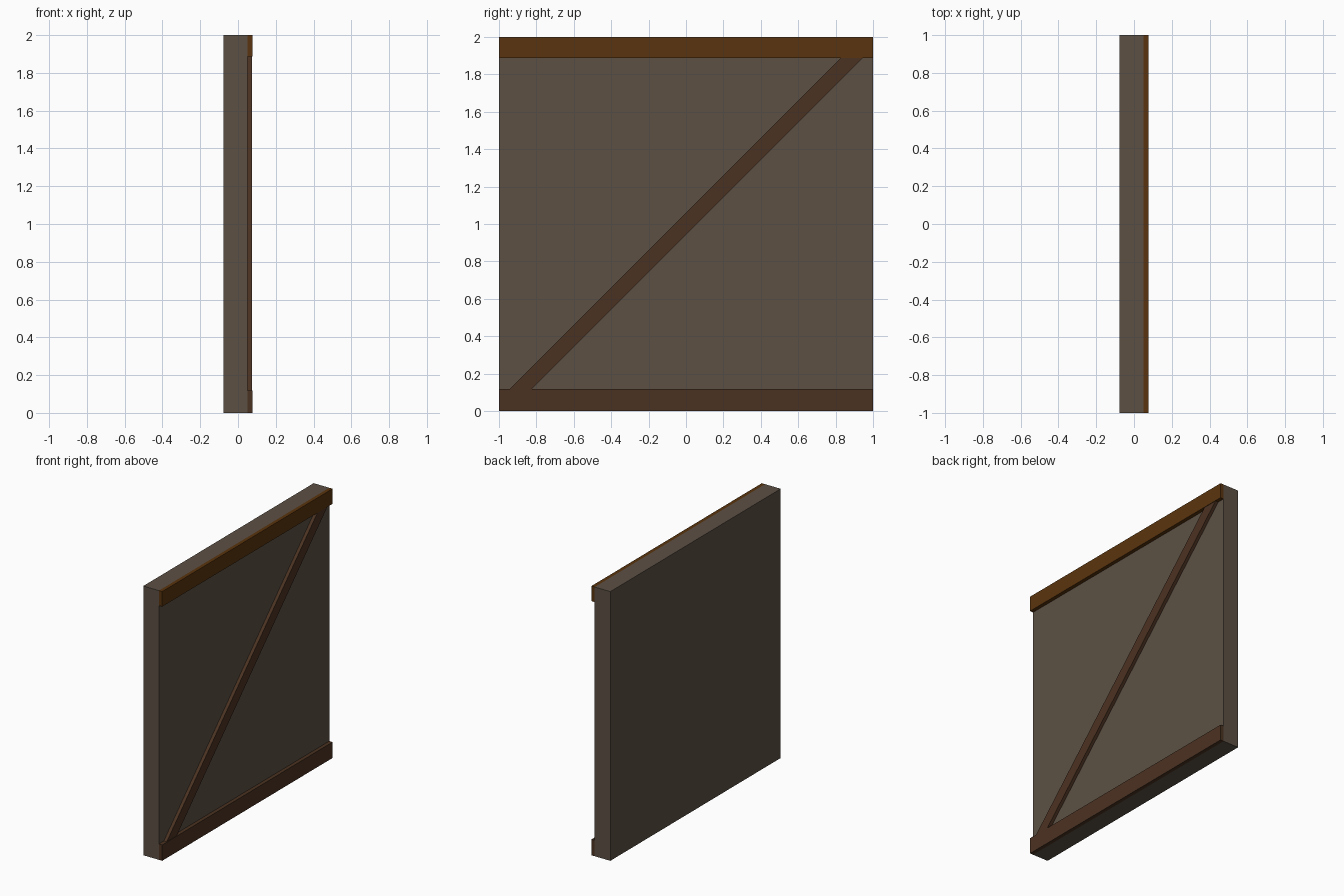
import bpy

if "Cube" in bpy.data.objects:
    bpy.data.objects.remove(bpy.data.objects["Cube"])


def lin(c):
    c /= 255
    return c / 12.92 if c <= 0.04045 else ((c + 0.055) / 1.055) ** 2.4


def material(name, r, g, b):
    m = bpy.data.materials.new(name)
    m.diffuse_color = (lin(r), lin(g), lin(b), 1)
    m.use_nodes = True
    m.node_tree.nodes["Principled BSDF"].inputs["Base Color"].default_value = m.diffuse_color
    return m


def slab(name, outline, x0, x1, mat):
    """Extrude a (y, z) outline, counter-clockwise seen from +x, between x0 and x1."""
    n = len(outline)
    verts = [(x, y, z) for x in (x0, x1) for y, z in outline]
    faces = [tuple(reversed(range(n))), tuple(range(n, 2 * n))]
    faces += [(i, (i + 1) % n, n + (i + 1) % n, n + i) for i in range(n)]
    mesh = bpy.data.meshes.new(name)
    mesh.from_pydata(verts, [], faces)
    mesh.materials.append(mat)
    ob = bpy.data.objects.new(name, mesh)
    bpy.context.collection.objects.link(ob)
    return ob


def rect(z0, z1):
    return [(-1, z0), (1, z0), (1, z1), (-1, z1)]


plaster = material("grey brown plaster", 92, 80, 68)
dark_wood = material("dark wood", 75, 50, 33)
warm_wood = material("warm wood", 90, 52, 14)

BACK, FACE, FRONT = -0.078, 0.05, 0.077
LOW, HIGH = 0.118, 1.888

# wall panel
slab("wall_panel", rect(0, 2), BACK, FACE, plaster)

# horizontal beams
slab("bottom_beam", rect(0, LOW), FACE, FRONT, dark_wood)
slab("top_beam", rect(HIGH, 2), FACE, FRONT, warm_wood)

# diagonal brace, trimmed against both beams
a, b = 1.06, 0.943
slab("diagonal_brace",
     [(LOW - a, LOW), (LOW - b, LOW), (HIGH - b, HIGH), (HIGH - a, HIGH)],
     FACE, FRONT - 0.003, dark_wood)
